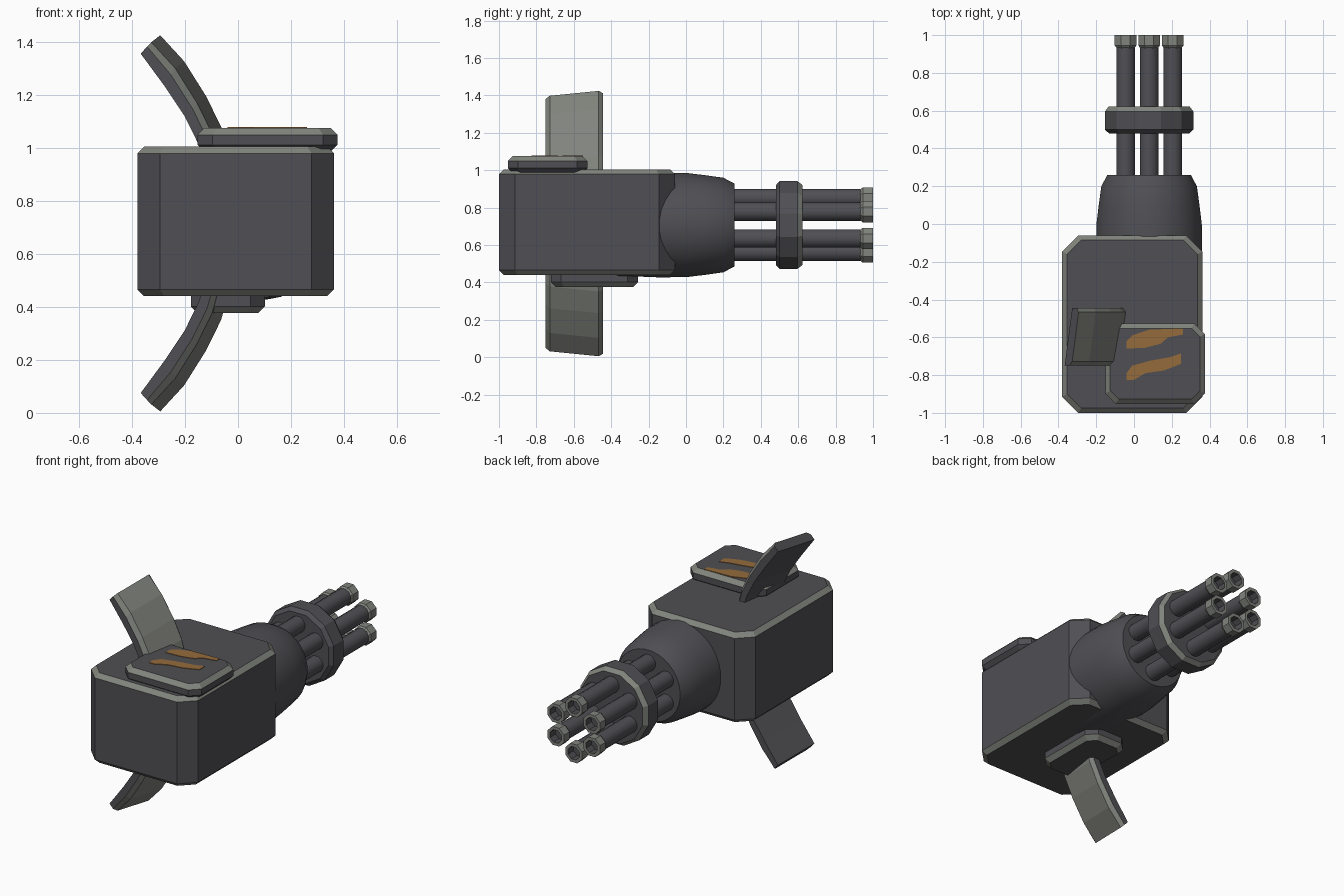
import bpy, bmesh, math
from mathutils import Vector

if "Cube" in bpy.data.objects:
    bpy.data.objects.remove(bpy.data.objects["Cube"])


def material(name, rgb):
    m = bpy.data.materials.new(name)
    m.use_nodes = True
    m.diffuse_color = (*rgb, 1)
    m.node_tree.nodes["Principled BSDF"].inputs["Base Color"].default_value = (*rgb, 1)
    return m


DARK, LIGHT = 0, 1
metal = [material("dark_gunmetal", (0.08, 0.078, 0.088)),
         material("worn_edge_grey", (0.22, 0.23, 0.205))]
paint = [material("faded_orange", (0.30, 0.15, 0.045))]


def finish(name, bm, mats, smooth=None):
    bmesh.ops.recalc_face_normals(bm, faces=bm.faces[:])
    mesh = bpy.data.meshes.new(name)
    bm.to_mesh(mesh)
    bm.free()
    for m in mats:
        mesh.materials.append(m)
    ob = bpy.data.objects.new(name, mesh)
    bpy.context.collection.objects.link(ob)
    if smooth:
        bpy.ops.object.select_all(action='DESELECT')
        ob.select_set(True)
        bpy.context.view_layer.objects.active = ob
        bpy.ops.object.shade_smooth_by_angle(angle=math.radians(smooth))
    return ob


def loft(name, rings, colour, smooth=None):
    """Skin closed rings of points; colour(ring, side) picks each face's slot."""
    bm = bmesh.new()
    loops = [[bm.verts.new(p) for p in ring] for ring in rings]
    n = len(loops[0])
    for r in range(len(loops) - 1):
        for s in range(n):
            t = (s + 1) % n
            f = bm.faces.new((loops[r][s], loops[r][t], loops[r + 1][t], loops[r + 1][s]))
            f.material_index = colour(r, s)
    bm.faces.new(loops[0])
    bm.faces.new(loops[-1])
    return finish(name, bm, metal, smooth)


def cut_box(name, lo, hi, corner, edge, light_band):
    """Box with cut vertical corners and chamfered top and bottom rims."""
    def ring(z, inset):
        x0, y0, x1, y1 = lo[0] + inset, lo[1] + inset, hi[0] - inset, hi[1] - inset
        c = corner - inset * 0.4
        return [(x0 + c, y0, z), (x1 - c, y0, z), (x1, y0 + c, z), (x1, y1 - c, z),
                (x1 - c, y1, z), (x0 + c, y1, z), (x0, y1 - c, z), (x0, y0 + c, z)]
    rings = [ring(lo[2], edge), ring(lo[2] + edge, 0), ring(hi[2] - edge, 0), ring(hi[2], edge)]
    return loft(name, rings, lambda r, s: LIGHT if r in light_band else DARK)


def turned(name, centre, profile, sides, light_bands=(), smooth=None):
    """Part turned around an axis along y; profile is (radius, y)."""
    rings = [[(centre[0] + r * math.cos(a), y, centre[1] + r * math.sin(a))
              for a in (math.tau * (k + 0.5) / sides for k in range(sides))]
             for r, y in profile]
    return loft(name, rings, lambda r, s: LIGHT if r in light_bands else DARK, smooth)


# Main body and the armour plates on top and underneath
cut_box("body", (-0.38, -1, 0.44), (0.362, -0.06, 1.005), 0.085, 0.026, (0, 2))
cut_box("top_plate", (-0.152, -0.953, 0.985), (0.375, -0.527, 1.075), 0.055, 0.026, (2,))
cut_box("bottom_plate", (-0.178, -0.723, 0.376), (0.102, -0.257, 0.47), 0.055, 0.026, (0,))

# Rounded housing, barrel clamp
AXIS = (0.08, 0.707)
turned("barrel_housing", AXIS,
       [(0.272, -0.37), (0.281, -0.15), (0.28, 0), (0.268, 0.1), (0.254, 0.2), (0.222, 0.26)],
       32, smooth=25)
turned("barrel_clamp", AXIS,
       [(0.22, 0.48), (0.243, 0.5), (0.243, 0.595), (0.222, 0.622)], 12, light_bands=(2,))

# Six barrels with flared, hollow muzzles
for i in range(6):
    a = math.radians(30 + 60 * i)
    c = (AXIS[0] + 0.144 * math.cos(a), AXIS[1] + 0.144 * math.sin(a))
    turned(f"barrel_{i + 1}", c, [(0.051, 0.2), (0.051, 0.94)], 12, smooth=35)
    turned(f"muzzle_{i + 1}", c,
           [(0.05, 0.93), (0.062, 0.945), (0.062, 1), (0.042, 1), (0.042, 0.945)],
           8, light_bands=(0, 1, 2))

# Curved fins: inner and outer curve in the front plane, swept back with a slant
INNER = [(-0.11, 0.9), (-0.15, 1.015), (-0.2, 1.117), (-0.275, 1.23), (-0.367, 1.355)]
OUTER = [(-0.06, 0.9), (-0.1, 1.05), (-0.157, 1.166), (-0.24, 1.298), (-0.33, 1.396)]
FRONT, BACK, CHAMFER = -0.75, -0.445, 0.022


def fin(name, flip):
    def place(p, y):
        x = p.x + 0.13 * (y - FRONT)
        z = p.y + 0.1 * (y - FRONT)
        return (x, y, 1.43 - z if flip else z)
    rings = []
    for a, b in zip(INNER, OUTER):
        a, b = Vector(a), Vector(b)
        m = a.lerp(b, 0.65)
        rings.append([place(a, FRONT), place(a, BACK), place(m, BACK),
                      place(b, BACK - CHAMFER), place(b, FRONT + CHAMFER), place(m, FRONT)])
    loft(name, rings, lambda r, s: LIGHT if s in (2, 3, 4) else DARK)


fin("upper_fin", False)
fin("lower_fin", True)

# Worn paint streaks on the top plate
STREAKS = {
    "rear_streak": [(-.04, -.66), (-.04, -.62), (-.01, -.59), (.08, -.56), (.26, -.552),
                    (.26, -.585), (.18, -.6), (.14, -.635), (.06, -.655)],
    "front_streak": [(-.04, -.825), (-.04, -.79), (-.01, -.75), (.08, -.725), (.19, -.705),
                     (.25, -.685), (.25, -.74), (.16, -.775), (.06, -.79), (0, -.825)],
}
for name, outline in STREAKS.items():
    bm = bmesh.new()
    face = bm.faces.new([bm.verts.new((x, y, 1.074)) for x, y in outline])
    top = bmesh.ops.extrude_face_region(bm, geom=[face])["geom"]
    bmesh.ops.translate(bm, vec=(0, 0, 0.004),
                        verts=[v for v in top if isinstance(v, bmesh.types.BMVert)])
    finish(name, bm, paint)
